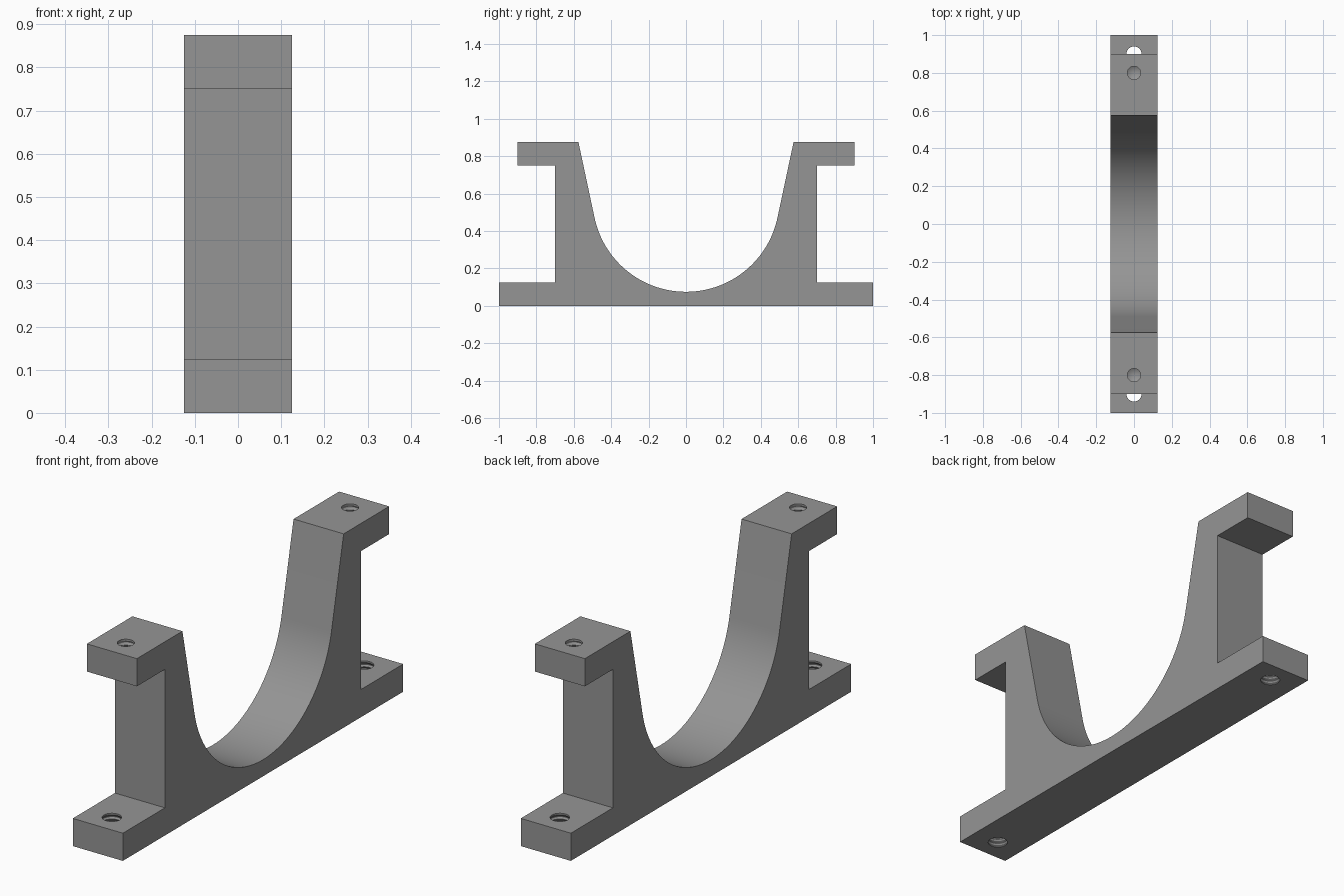
import bpy, bmesh, math
from mathutils import Vector, Matrix

if "Cube" in bpy.data.objects:
    bpy.data.objects.remove(bpy.data.objects["Cube"])

WIDTH = 0.25
FLANGE = 0.125
HEIGHT = 0.875
R, CZ = 0.5, 0.575          # saddle radius and centre height

grey = bpy.data.materials.new("grey metal")
grey.diffuse_color = (0.3, 0.3, 0.3, 1)
grey.use_nodes = True
grey.node_tree.nodes["Principled BSDF"].inputs["Base Color"].default_value = grey.diffuse_color


def add_object(name, bm):
    bmesh.ops.recalc_face_normals(bm, faces=bm.faces)
    mesh = bpy.data.meshes.new(name)
    bm.to_mesh(mesh)
    bm.free()
    mesh.materials.append(grey)
    ob = bpy.data.objects.new(name, mesh)
    bpy.context.collection.objects.link(ob)
    return ob


def hole_cutter(name, y, radius, bottom, top, tip=0.0, pitch=0.02):
    """Threaded hole: ring grooves spun round a vertical axis, optional drill tip."""
    groove = radius * 1.14
    profile = [(0, bottom - tip), (radius, bottom)]
    z = top - 0.006 - pitch
    while z > bottom + 0.002:
        profile[2:2] = [(radius, z), (groove, z + pitch * 0.4),
                        (groove, z + pitch * 0.55), (radius, z + pitch * 0.95)]
        z -= pitch
    profile += [(radius, top + 0.02), (0, top + 0.02)]
    bm = bmesh.new()
    verts = [bm.verts.new((r, 0, z)) for r, z in profile]
    edges = [bm.edges.new(pair) for pair in zip(verts, verts[1:])]
    bmesh.ops.spin(bm, geom=verts + edges, cent=(0, 0, 0), axis=(0, 0, 1),
                   angle=math.tau, steps=32, use_duplicate=False)
    bmesh.ops.remove_doubles(bm, verts=bm.verts, dist=1e-5)
    bmesh.ops.translate(bm, verts=bm.verts, vec=(0, y, 0))
    ob = add_object(name, bm)
    ob.hide_render = True
    return ob


# Side profile: half outline with tangent flare, mirrored in y
rim = Vector((0.575, HEIGHT - CZ))
tangent = math.atan2(rim.y, rim.x) - math.acos(R / rim.length)
half = [(1, 0), (1, FLANGE), (0.7, FLANGE), (0.7, HEIGHT - FLANGE),
        (0.9, HEIGHT - FLANGE), (0.9, HEIGHT), (0.575, HEIGHT)]
STEPS = 32
for i in range(STEPS + 1):
    a = tangent + (-math.pi / 2 - tangent) * i / STEPS
    half.append((R * math.cos(a), CZ + R * math.sin(a)))
outline = half + [(-y, z) for y, z in reversed(half[:-1])]

# Bracket body
bm = bmesh.new()
face = bm.faces.new([bm.verts.new((-WIDTH / 2, y, z)) for y, z in outline])
ext = bmesh.ops.extrude_face_region(bm, geom=[face])
bmesh.ops.translate(bm, vec=(WIDTH, 0, 0),
                    verts=[v for v in ext["geom"] if isinstance(v, bmesh.types.BMVert)])
bracket = add_object("saddle_bracket", bm)

# Through holes in the feet, blind drilled holes in the upper flanges
cutters = []
for side, s in (("front", -1), ("back", 1)):
    cutters.append(hole_cutter(side + "_foot_hole_cutter", 0.9 * s, 0.04, -0.02, FLANGE))
    cutters.append(hole_cutter(side + "_top_hole_cutter", 0.8 * s, 0.035,
                               HEIGHT - 0.09, HEIGHT, tip=0.02))

bpy.context.view_layer.objects.active = bracket
bracket.select_set(True)
for c in cutters:
    mod = bracket.modifiers.new(c.name, "BOOLEAN")
    mod.operation = "DIFFERENCE"
    mod.solver = "EXACT"
    mod.object = c
    bpy.ops.object.modifier_apply(modifier=mod.name)
for c in cutters:
    bpy.data.objects.remove(c)

bpy.ops.object.shade_smooth_by_angle(angle=math.radians(25))
